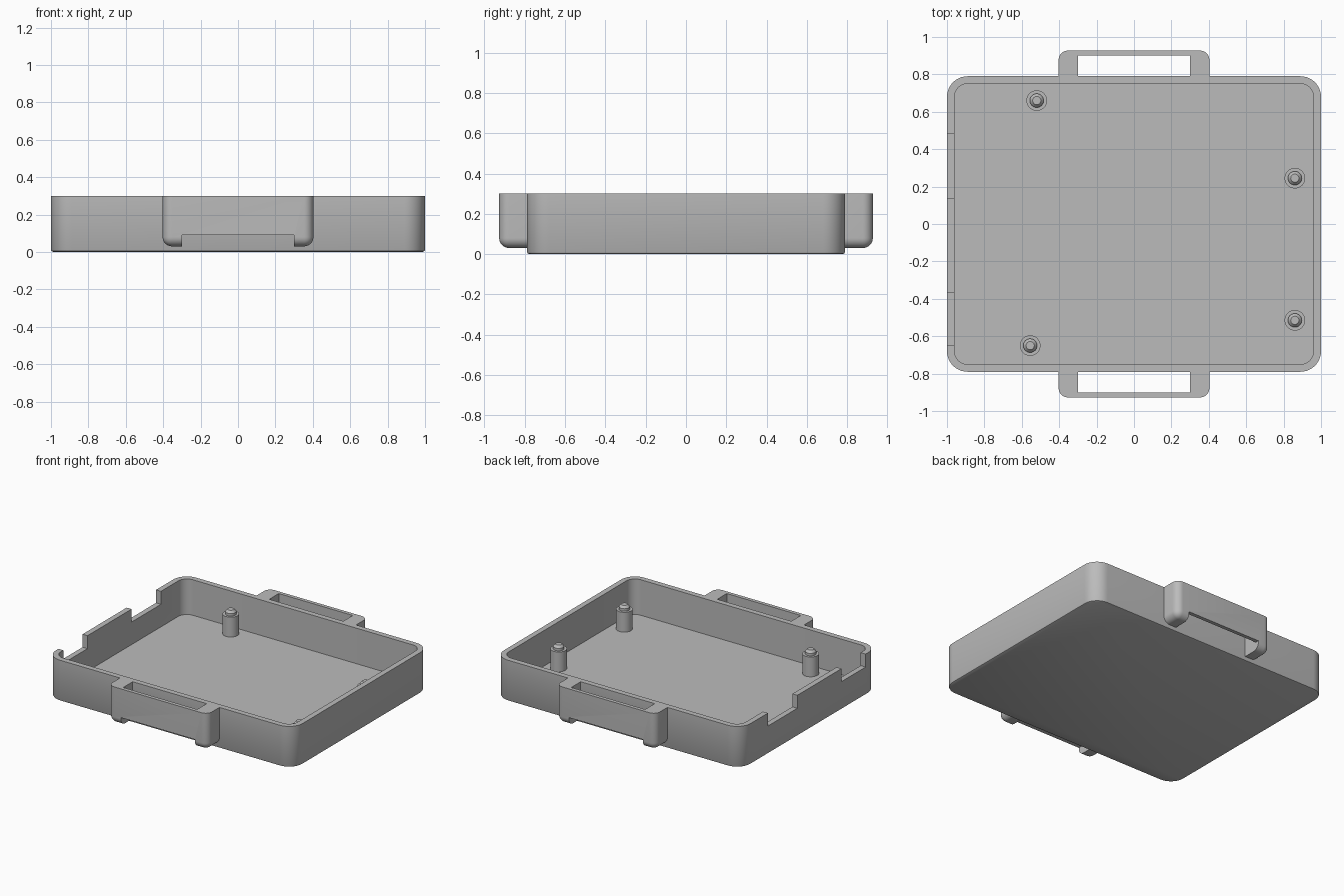
import bpy, bmesh
from math import sin, cos, pi, radians

if "Cube" in bpy.data.objects:
    bpy.data.objects.remove(bpy.data.objects["Cube"], do_unlink=True)

grey = bpy.data.materials.new("plain_grey")
grey.use_nodes = True
grey.diffuse_color = (0.5, 0.5, 0.5, 1)
grey.node_tree.nodes["Principled BSDF"].inputs["Base Color"].default_value = (0.5, 0.5, 0.5, 1)


def finish(bm, name):
    bmesh.ops.recalc_face_normals(bm, faces=bm.faces)
    mesh = bpy.data.meshes.new(name)
    bm.to_mesh(mesh)
    bm.free()
    mesh.materials.append(grey)
    obj = bpy.data.objects.new(name, mesh)
    bpy.context.collection.objects.link(obj)
    return obj


def smooth(obj):
    bpy.ops.object.select_all(action="DESELECT")
    obj.select_set(True)
    bpy.context.view_layer.objects.active = obj
    bpy.ops.object.shade_smooth_by_angle(angle=radians(30))


def box_mesh(low, high):
    bm = bmesh.new()
    bmesh.ops.create_cube(bm, size=1)
    for v in bm.verts:
        for i in range(3):
            v.co[i] = high[i] if v.co[i] > 0 else low[i]
    return bm


def cut(obj, low, high):
    cutter = finish(box_mesh(low, high), "cutter")
    cutter.hide_render = True
    mod = obj.modifiers.new("cut", "BOOLEAN")
    mod.operation, mod.solver, mod.object = "DIFFERENCE", "EXACT", cutter
    bpy.context.view_layer.objects.active = obj
    bpy.ops.object.modifier_apply(modifier=mod.name)
    bpy.data.objects.remove(cutter, do_unlink=True)


def loft(rings):
    """Skin a list of equal point rings and cap both ends."""
    bm = bmesh.new()
    loops = [[bm.verts.new(p) for p in ring] for ring in rings]
    n = len(loops[0])
    for a, b in zip(loops, loops[1:]):
        for i in range(n):
            j = (i + 1) % n
            bm.faces.new((a[i], a[j], b[j], b[i]))
    bm.faces.new(loops[0])
    bm.faces.new(loops[-1])
    return bm


def rounded_ring(inset, z, hx=1.0, hy=0.79, radius=0.11, steps=10):
    r = radius - inset
    points = []
    for k, (sx, sy) in enumerate([(1, 1), (-1, 1), (-1, -1), (1, -1)]):
        for i in range(steps + 1):
            a = (k + i / steps) * pi / 2
            points.append((sx * (hx - radius) + r * cos(a), sy * (hy - radius) + r * sin(a), z))
    return points


# Open tray: softened bottom edge, outer wall, rim, inner wall, floor
WALL, FLOOR, TOP = 0.04, 0.04, 0.30
tray = finish(loft([rounded_ring(0.012, 0), rounded_ring(0.004, 0.004), rounded_ring(0, 0.012),
                    rounded_ring(0, TOP), rounded_ring(WALL, TOP), rounded_ring(WALL, FLOOR)]), "tray")

# Two cable notches in one end wall
for y0, y1 in ((0.14, 0.48), (-0.65, -0.37)):
    cut(tray, (-1.1, y0, 0.205), (-0.9, y1, 0.4))
smooth(tray)

# Strap loops on the front and back walls
for name, angle in (("back_strap_loop", 0), ("front_strap_loop", pi)):
    x, y0, y1, z0 = 0.403, 0.785, 0.927, 0.03
    bm = box_mesh((-x, y0, z0), (x, y1, TOP))
    rounded = []
    for e in bm.edges:
        m = (e.verts[0].co + e.verts[1].co) / 2
        if m.y > y0 + 0.01 and m.z < TOP - 0.01:
            rounded.append(e)
    bmesh.ops.bevel(bm, geom=rounded, offset=0.05, segments=8, profile=0.5, affect="EDGES")
    loop = finish(bm, name)
    cut(loop, (-0.3, 0.7, -0.1), (0.3, 0.9, 0.5))
    cut(loop, (-0.3, 0.7, -0.1), (0.3, 1.1, 0.09))
    loop.rotation_euler.z = angle
    smooth(loop)

# Mounting posts with tapered locating pins
profile = [(0.055, FLOOR - 0.01), (0.055, 0.185), (0.037, 0.185), (0.037, 0.203), (0.022, 0.22)]
spots = [(-0.52, 0.66), (-0.555, -0.65), (0.86, 0.245), (0.86, -0.515)]
for i, (px, py) in enumerate(spots):
    rings = [[(r * cos(k * pi / 16), r * sin(k * pi / 16), z) for k in range(32)] for r, z in profile]
    post = finish(loft(rings), f"mounting_post_{i + 1}")
    post.location = (px, py, 0)
    smooth(post)
